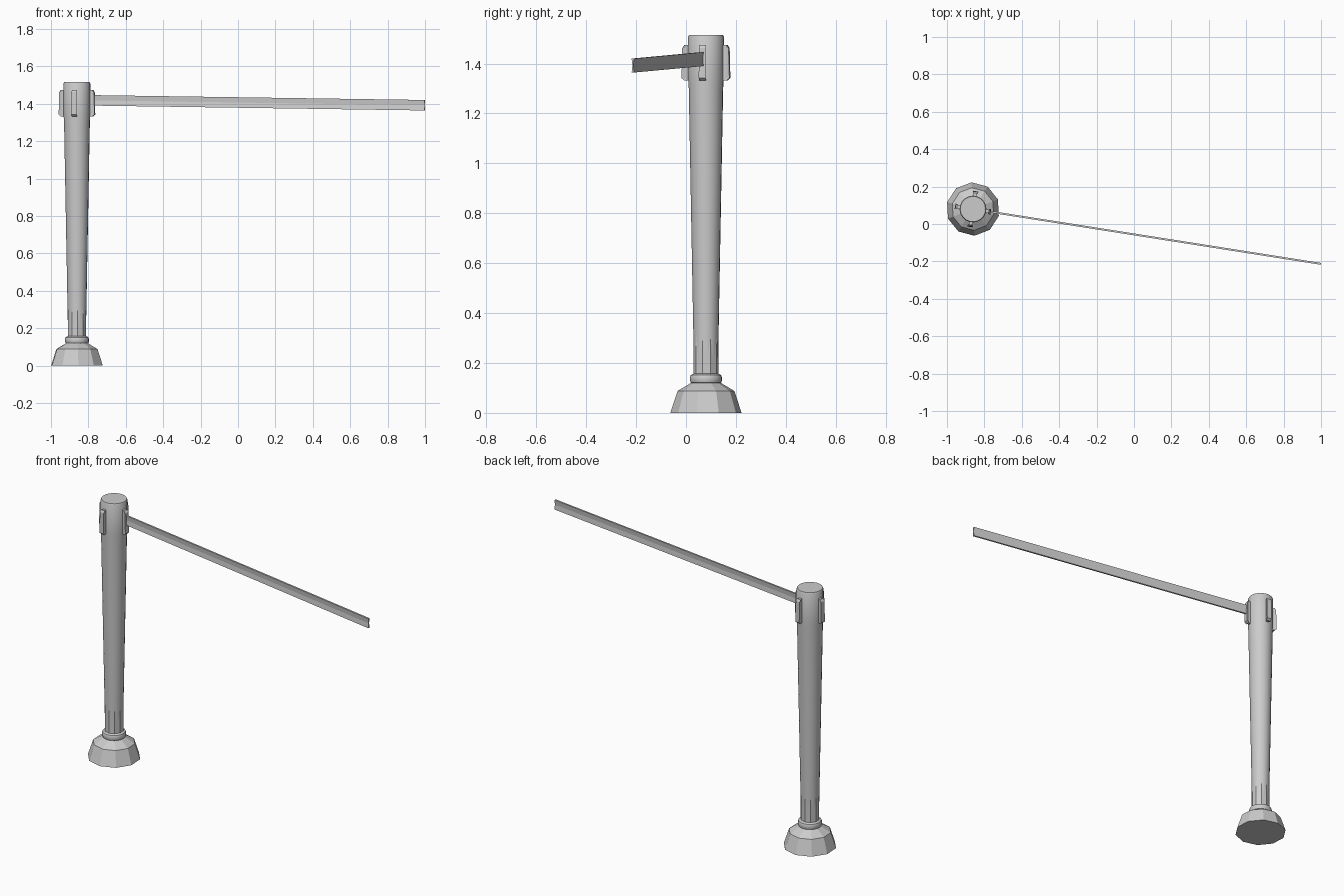
import bpy, bmesh, math
from mathutils import Matrix, Vector

if "Cube" in bpy.data.objects:
    bpy.data.objects.remove(bpy.data.objects["Cube"])

CX, CY = -0.861, 0.08          # post axis
YAW = math.radians(-9)         # direction of the belt


def finish(name, bm, smooth=None):
    bmesh.ops.recalc_face_normals(bm, faces=bm.faces)
    me = bpy.data.meshes.new(name)
    bm.to_mesh(me)
    bm.free()
    ob = bpy.data.objects.new(name, me)
    bpy.context.collection.objects.link(ob)
    if smooth:
        bpy.ops.object.select_all(action='DESELECT')
        ob.select_set(True)
        bpy.context.view_layer.objects.active = ob
        bpy.ops.object.shade_smooth_by_angle(angle=math.radians(smooth))
    return ob


def loft(name, sections, smooth=None):
    """Skin a list of closed rings and cap both ends."""
    bm = bmesh.new()
    rings = [[bm.verts.new(p) for p in s] for s in sections]
    n = len(rings[0])
    for a, b in zip(rings, rings[1:]):
        for i in range(n):
            j = (i + 1) % n
            bm.faces.new((a[i], a[j], b[j], b[i]))
    bm.faces.new(rings[0][::-1])
    bm.faces.new(rings[-1])
    return finish(name, bm, smooth)


def turned(name, profile, sides, turn=0, smooth=None):
    """Revolve (radius, z) pairs around the post axis."""
    ang = [math.radians(turn) + math.tau * i / sides for i in range(sides)]
    return loft(name, [[(CX + r * math.cos(a), CY + r * math.sin(a), z) for a in ang]
                       for r, z in profile], smooth)


# Faceted foot
turned("base", [(0.143, 0), (0.114, 0.088), (0.06, 0.12)], 10, 21)

# Rounded ring above the foot
turned("collar", [(0.052, 0.116), (0.061, 0.121), (0.064, 0.13), (0.064, 0.143),
                  (0.061, 0.151), (0.05, 0.157)], 20, 3, 40)

# Tapered pole with straight head, and the faceted core showing at its foot
turned("pole", [(0.047, 0.12), (0.069, 1.30), (0.0715, 1.34), (0.0715, 1.508),
                (0.068, 1.515)], 20, 3, 40)
turned("inner_core", [(0.0505, 0.12), (0.0505, 0.36)], 10, 21)

# Four belt clips: dovetail section, flared outwards, with chamfered ends
for k in range(4):
    rot = Matrix.Translation((CX, CY, 0)) @ Matrix.Rotation(YAW + k * math.pi / 2, 4, 'Z')
    rings = []
    for z, out in ((1.332, 0.086), (1.342, 0.097), (1.462, 0.094), (1.474, 0.086)):
        sec = ((0.06, -0.007), (0.082, -0.009), (out, -0.014),
               (out, 0.014), (0.082, 0.009), (0.06, 0.007))
        rings.append([rot @ Vector((x, y, z)) for x, y in sec])
    loft(f"belt_clip_{k + 1}", rings)

# Belt: straight band, creased along the middle, dropping slightly to the far end
side = Vector((-math.sin(YAW), math.cos(YAW), 0))
section = ((-0.005, -0.028), (0.005, -0.028), (0.002, 0),
           (0.005, 0.028), (-0.005, 0.028), (-0.002, 0))
ends = (Vector((CX + 0.085 * math.cos(YAW), CY + 0.085 * math.sin(YAW), 1.418)),
        Vector((0.999, -0.213, 1.392)))
loft("belt", [[p + side * s + Vector((0, 0, h)) for s, h in section] for p in ends])
